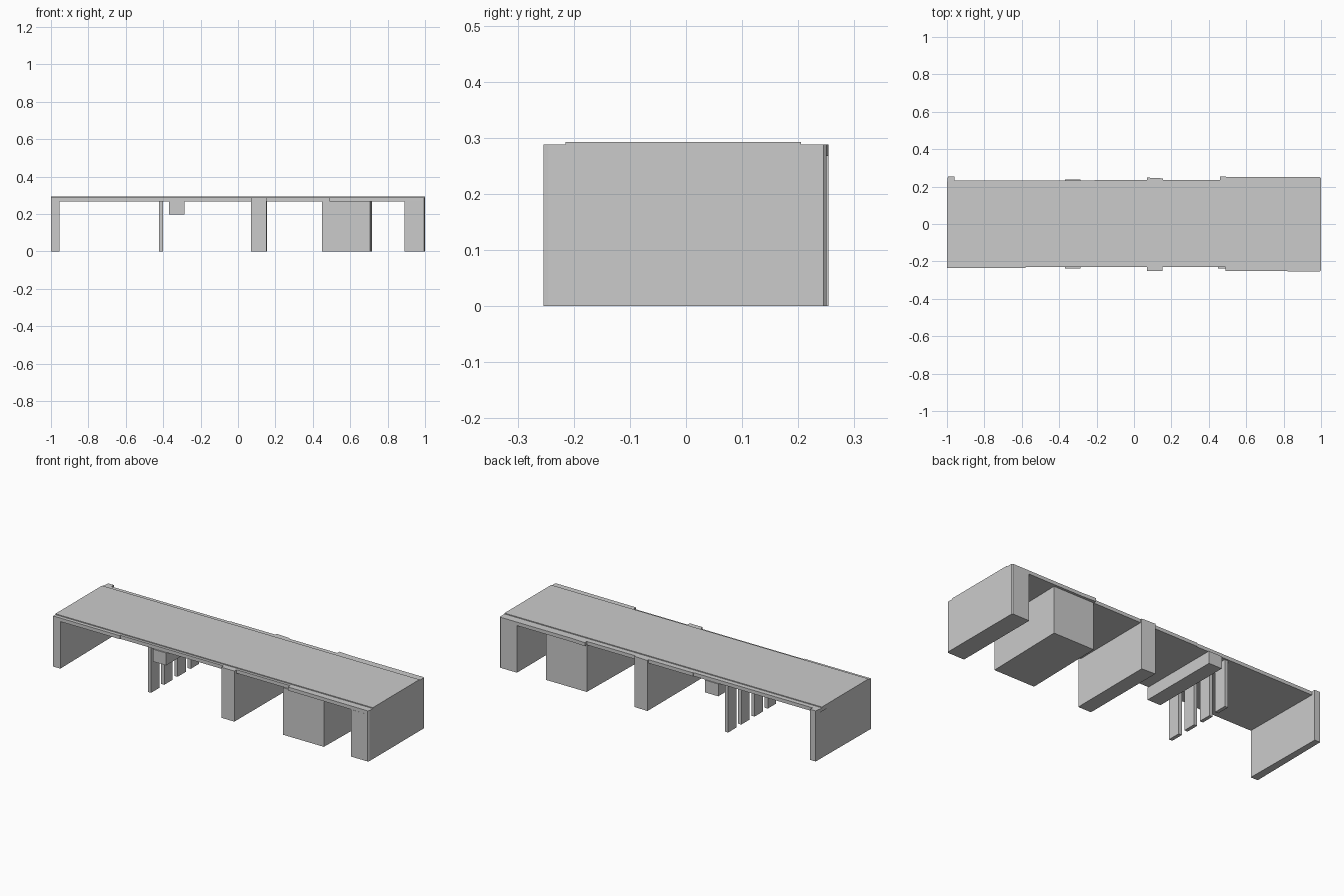
import bpy, bmesh

if "Cube" in bpy.data.objects:
    bpy.data.objects.remove(bpy.data.objects["Cube"])

DECK_LOW, DECK_TOP, ROOF_TOP = 0.268, 0.288, 0.293


def prism(name, plan, z0, z1):
    """Extrude a plan outline (x, y) from z0 up to z1."""
    bm = bmesh.new()
    face = bm.faces.new([bm.verts.new((x, y, z0)) for x, y in plan])
    out = bmesh.ops.extrude_face_region(bm, geom=[face])
    for v in out["geom"]:
        if isinstance(v, bmesh.types.BMVert):
            v.co.z = z1
    bmesh.ops.recalc_face_normals(bm, faces=bm.faces[:])
    mesh = bpy.data.meshes.new(name)
    bm.to_mesh(mesh)
    bm.free()
    obj = bpy.data.objects.new(name, mesh)
    bpy.context.collection.objects.link(obj)
    return obj


def box(name, x0, x1, y0, y1, z0, z1):
    return prism(name, [(x0, y0), (x1, y0), (x1, y1), (x0, y1)], z0, z1)


# Roof deck outline, with the wall heads and the wider right-hand bay
prism("roof_deck", [
    (-1, -0.235), (-0.58, -0.235), (-0.58, -0.23), (0.07, -0.23),
    (0.07, -0.25), (0.152, -0.25), (0.152, -0.23), (0.49, -0.23),
    (0.49, -0.25), (0.995, -0.254), (1, -0.245),
    (1, 0.245), (0.995, 0.25), (0.55, 0.25), (0.46, 0.254), (0.46, 0.236),
    (0.155, 0.236), (0.155, 0.244), (0.07, 0.248), (0.07, 0.236),
    (-0.21, 0.236), (-0.21, 0.232), (-0.96, 0.232), (-0.96, 0.254),
    (-0.995, 0.254), (-1, 0.215)], DECK_LOW, DECK_TOP)

# Raised roof covering, set back from the long edges
box("roof_covering", -1, 1, -0.215, 0.205, DECK_TOP, ROOF_TOP)

# Cross walls and rooms carrying the roof
prism("left_wall", [(-1, -0.235), (-0.955, -0.235), (-0.96, 0.254),
                    (-0.995, 0.254)], 0, DECK_LOW)
prism("middle_wall", [(0.07, -0.25), (0.152, -0.25), (0.155, 0.244),
                      (0.07, 0.248)], 0, DECK_LOW)
prism("core_room", [(0.45, -0.237), (0.707, -0.237), (0.717, 0.236),
                    (0.46, 0.236)], 0, DECK_LOW)
prism("right_wall", [(0.89, -0.254), (0.995, -0.254), (1, -0.245), (1, 0.245),
                     (0.995, 0.25), (0.89, 0.25)], 0, DECK_LOW)

# Hanging cross beam
box("hanging_beam", -0.37, -0.287, -0.237, 0.238, 0.198, DECK_LOW)

# Row of flat columns
for i in range(4):
    y = -0.208 + i * 0.119
    box(f"column_{i + 1}", -0.422, -0.402, y, y + 0.075, 0, DECK_LOW)
